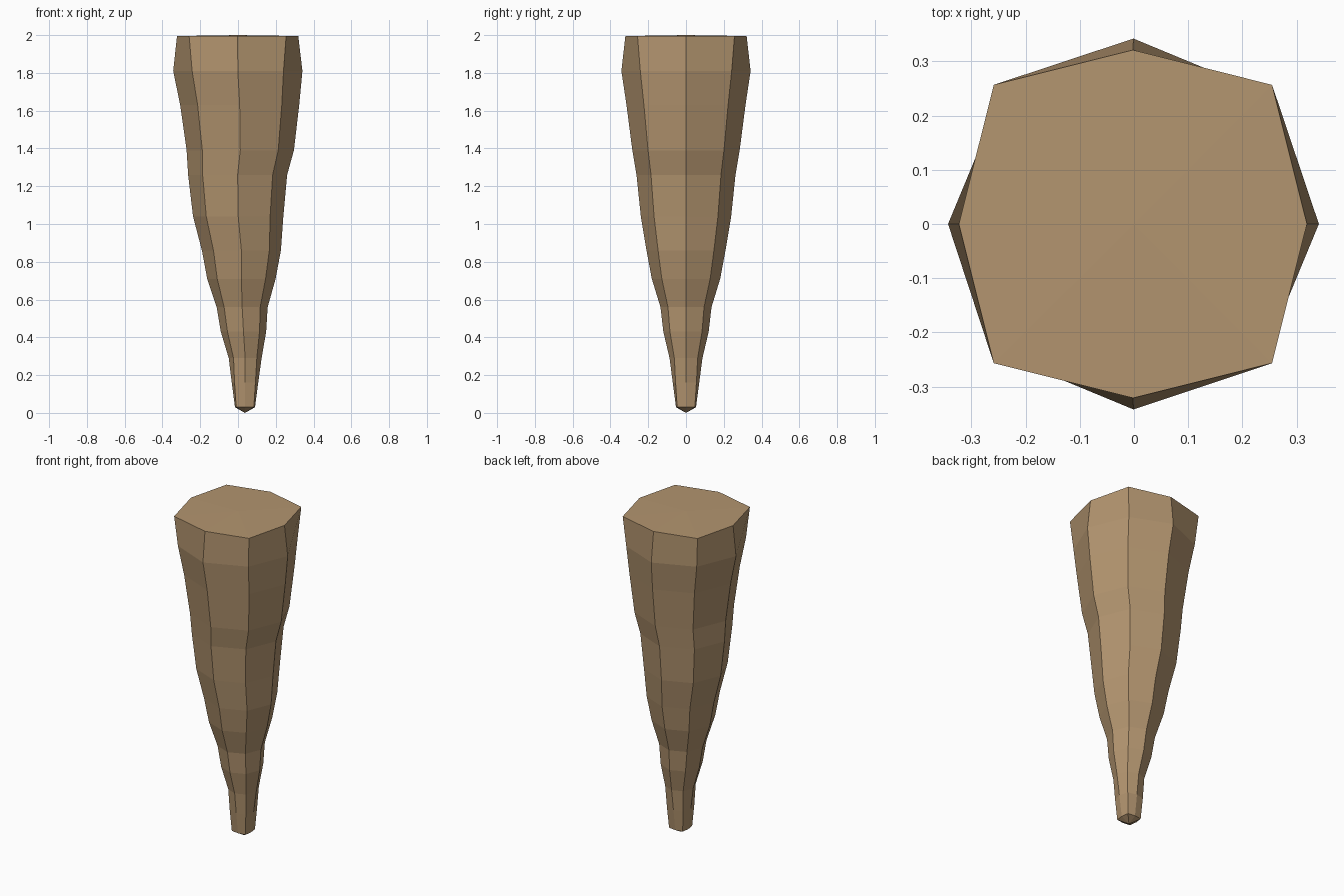
import bpy, bmesh, math

if "Cube" in bpy.data.objects:
    bpy.data.objects.remove(bpy.data.objects["Cube"])

# rings from the tip upward: height, centre x, radius on the axes, radius on the diagonals
RINGS = [
    (0.03, 0.037, 0.053, 0.066), (0.16, 0.037, 0.070, 0.078),
    (0.29, 0.038, 0.087, 0.087), (0.43, 0.029, 0.120, 0.120),
    (0.56, 0.022, 0.135, 0.135), (0.71, 0.018, 0.181, 0.181),
    (0.86, 0.018, 0.209, 0.209), (1.04, 0.001, 0.239, 0.239),
    (1.26, -0.002, 0.262, 0.262), (1.39, 0.012, 0.284, 0.284),
    (1.63, 0.009, 0.315, 0.315), (1.81, -0.001, 0.342, 0.342),
    (1.995, -0.002, 0.321, 0.363),
]

bm = bmesh.new()
loops = []
for z, cx, ra, rd in RINGS:
    loop = []
    for i in range(8):
        a = i * math.pi / 4
        r = rd if i % 2 else ra
        loop.append(bm.verts.new((cx + r * math.cos(a), r * math.sin(a), z)))
    loops.append(loop)

# side walls
for lo, hi in zip(loops, loops[1:]):
    for i in range(8):
        j = (i + 1) % 8
        bm.faces.new((lo[i], lo[j], hi[j], hi[i]))

# blunt tip and almost flat top cap
tip = bm.verts.new((0.037, 0, 0))
crown = bm.verts.new((0, 0, 2.0))
for i in range(8):
    j = (i + 1) % 8
    bm.faces.new((loops[0][j], loops[0][i], tip))
    bm.faces.new((loops[-1][i], loops[-1][j], crown))
bmesh.ops.recalc_face_normals(bm, faces=bm.faces)

mesh = bpy.data.meshes.new("stalactite")
bm.to_mesh(mesh)
bm.free()
rock = bpy.data.objects.new("stalactite", mesh)
bpy.context.collection.objects.link(rock)

mat = bpy.data.materials.new("brown_rock")
mat.diffuse_color = (0.45, 0.30, 0.16, 1)
mat.use_nodes = True
mat.node_tree.nodes["Principled BSDF"].inputs["Base Color"].default_value = mat.diffuse_color
mesh.materials.append(mat)
